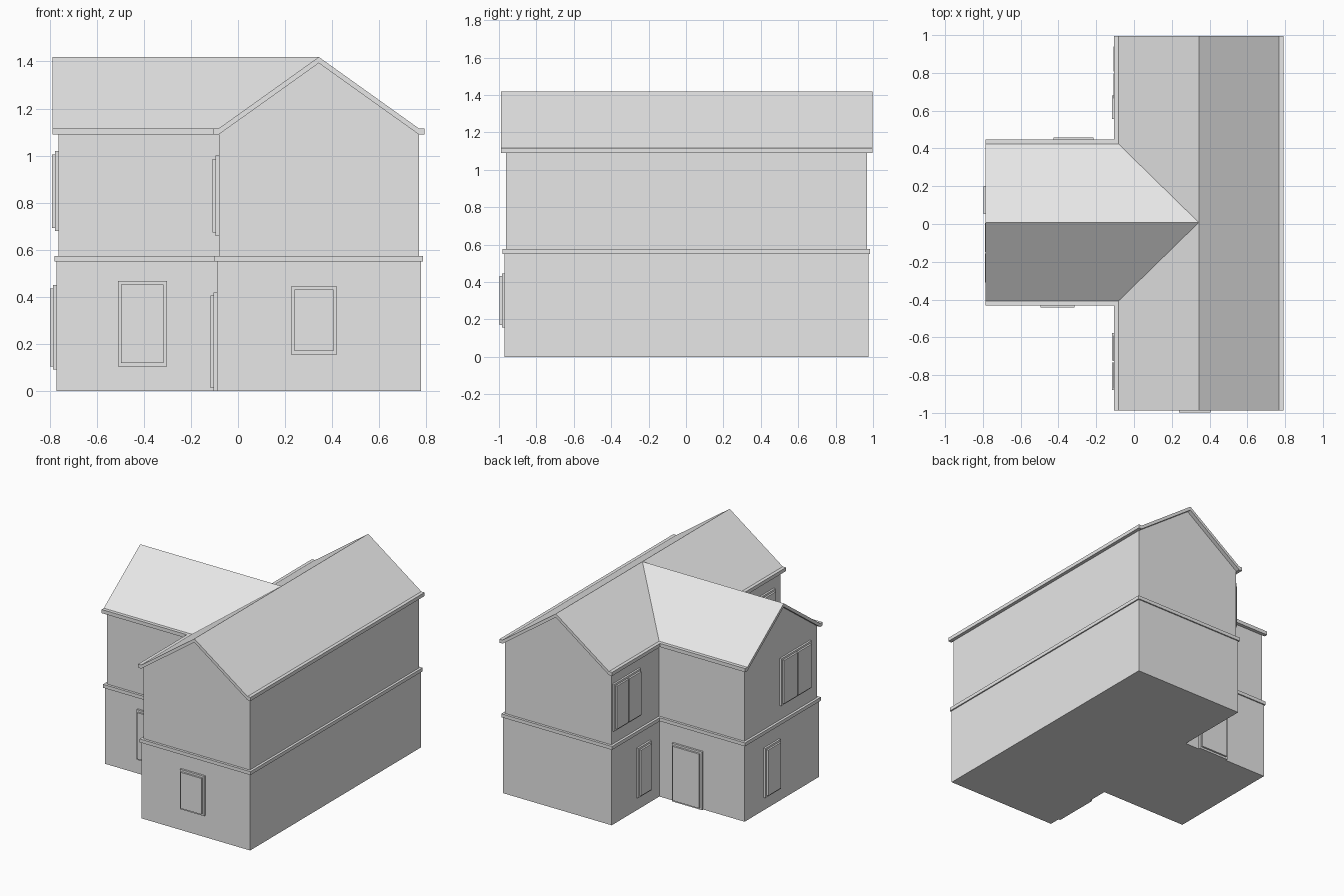
import bpy
import bmesh
from mathutils import Vector

cube = bpy.data.objects.get("Cube")
if cube:
    bpy.data.objects.remove(cube, do_unlink=True)

grey = bpy.data.materials.new("plain_grey")
grey.use_nodes = True
grey.diffuse_color = (0.8, 0.8, 0.8, 1)
grey.node_tree.nodes["Principled BSDF"].inputs["Base Color"].default_value = (0.8, 0.8, 0.8, 1)

MID_X, MID_Y = 0.343, 0.008      # ridge lines of the main block and the wing
EAVE, BAND, RISE = 1.09, 0.55, 0.303


def prism(name, points, direction):
    """Extrude a closed 3D outline along a vector."""
    bm = bmesh.new()
    face = bm.faces.new([bm.verts.new(p) for p in points])
    ext = bmesh.ops.extrude_face_region(bm, geom=[face], use_keep_orig=True)
    moved = [v for v in ext["geom"] if isinstance(v, bmesh.types.BMVert)]
    bmesh.ops.translate(bm, verts=moved, vec=Vector(direction))
    bmesh.ops.recalc_face_normals(bm, faces=bm.faces)
    mesh = bpy.data.meshes.new(name)
    bm.to_mesh(mesh)
    bm.free()
    mesh.materials.append(grey)
    obj = bpy.data.objects.new(name, mesh)
    bpy.context.collection.objects.link(obj)
    return obj


def box(name, lo, hi):
    (x0, y0, z0), (x1, y1, z1) = lo, hi
    outline = [(x0, y0, z0), (x1, y0, z0), (x1, y1, z0), (x0, y1, z0)]
    return prism(name, outline, (0, 0, z1 - z0))


def storey(name, grow, z0, z1):
    """T-shaped floor plan, grown outwards and extruded up."""
    left, right = -0.081 - grow, 0.768 + grow
    front, back = -0.962 - grow, 0.967 + grow
    end, half = -0.762 - grow, 0.415 + grow
    plan = [(left, front), (right, front), (right, back), (left, back),
            (left, MID_Y + half), (end, MID_Y + half),
            (end, MID_Y - half), (left, MID_Y - half)]
    prism(name, [(x, y, z0) for x, y in plan], (0, 0, z1 - z0))


# Walls and the ledge between the storeys
storey("lower_walls", 0.009, 0, BAND)
storey("floor_ledge", 0.018, BAND, 0.575)
storey("upper_walls", 0, 0.575, EAVE)


def roof_profile(half):
    """Folded slab with a small flat eave box on both sides."""
    lip, top = half + 0.025, EAVE + 0.026
    right = [(half, top), (lip, top), (lip, EAVE), (half, EAVE)]
    left = [(-u, z) for u, z in reversed(right)]
    return [(0, top + RISE)] + right + [(0, EAVE + RISE)] + left


def gable_profile(half):
    return [(-half, EAVE), (half, EAVE), (0, EAVE + RISE)]


def along_y(profile, y):
    return [(MID_X + u, y, z) for u, z in profile]


def along_x(profile, x):
    return [(x, MID_Y + u, z) for u, z in profile]


# Roofs and gable walls
MAIN, WING = 0.4245, 0.415
prism("main_roof", along_y(roof_profile(MAIN), -0.988), (0, 1.984, 0))
prism("wing_roof", along_x(roof_profile(WING), -0.787), (MID_X + 0.787, 0, 0))
prism("front_gable", along_y(gable_profile(MAIN), -0.962), (0, 0.03, 0))
prism("back_gable", along_y(gable_profile(MAIN), 0.967), (0, -0.03, 0))
prism("wing_gable", along_x(gable_profile(WING), -0.762), (0.03, 0, 0))


def opening(name, axis, side, wall, a, b, z0, z1, panes=1):
    """Raised frame on a wall with one or two raised panes on it."""
    def plate(label, u0, u1, low, high, depth):
        out = sorted((wall, wall + side * depth))
        if axis == "x":
            box(label, (out[0], u0, low), (out[1], u1, high))
        else:
            box(label, (u0, out[0], low), (u1, out[1], high))

    rim, gap = 0.014, 0.01
    plate(name + "_frame", a, b, z0, z1, 0.014)
    width = (b - a - 2 * rim - gap * (panes - 1)) / panes
    for i in range(panes):
        start = a + rim + i * (width + gap)
        plate(f"{name}_pane_{i + 1}", start, start + width, z0 + rim, z1 - rim, 0.027)


# Ground floor openings
opening("front_window", "y", -1, -0.971, 0.225, 0.42, 0.157, 0.445)
opening("wing_front_window", "y", -1, MID_Y - 0.424, -0.51, -0.302, 0.105, 0.467)
opening("wing_door", "y", 1, MID_Y + 0.424, -0.44, -0.20, 0, 0.42)
opening("wing_end_window", "x", -1, -0.771, 0.04, 0.215, 0.092, 0.45)
opening("back_side_window", "x", -1, -0.09, 0.543, 0.695, 0.092, 0.45)
opening("double_door", "x", -1, -0.09, -0.892, -0.563, 0, 0.42, 2)

# Upper floor double windows
opening("wing_upper_window", "x", -1, -0.762, -0.325, 0.02, 0.68, 1.02, 2)
opening("back_upper_window", "x", -1, -0.081, 0.65, 0.955, 0.67, 1.01, 2)
opening("front_upper_window", "x", -1, -0.081, -0.885, -0.575, 0.66, 1.0, 2)
